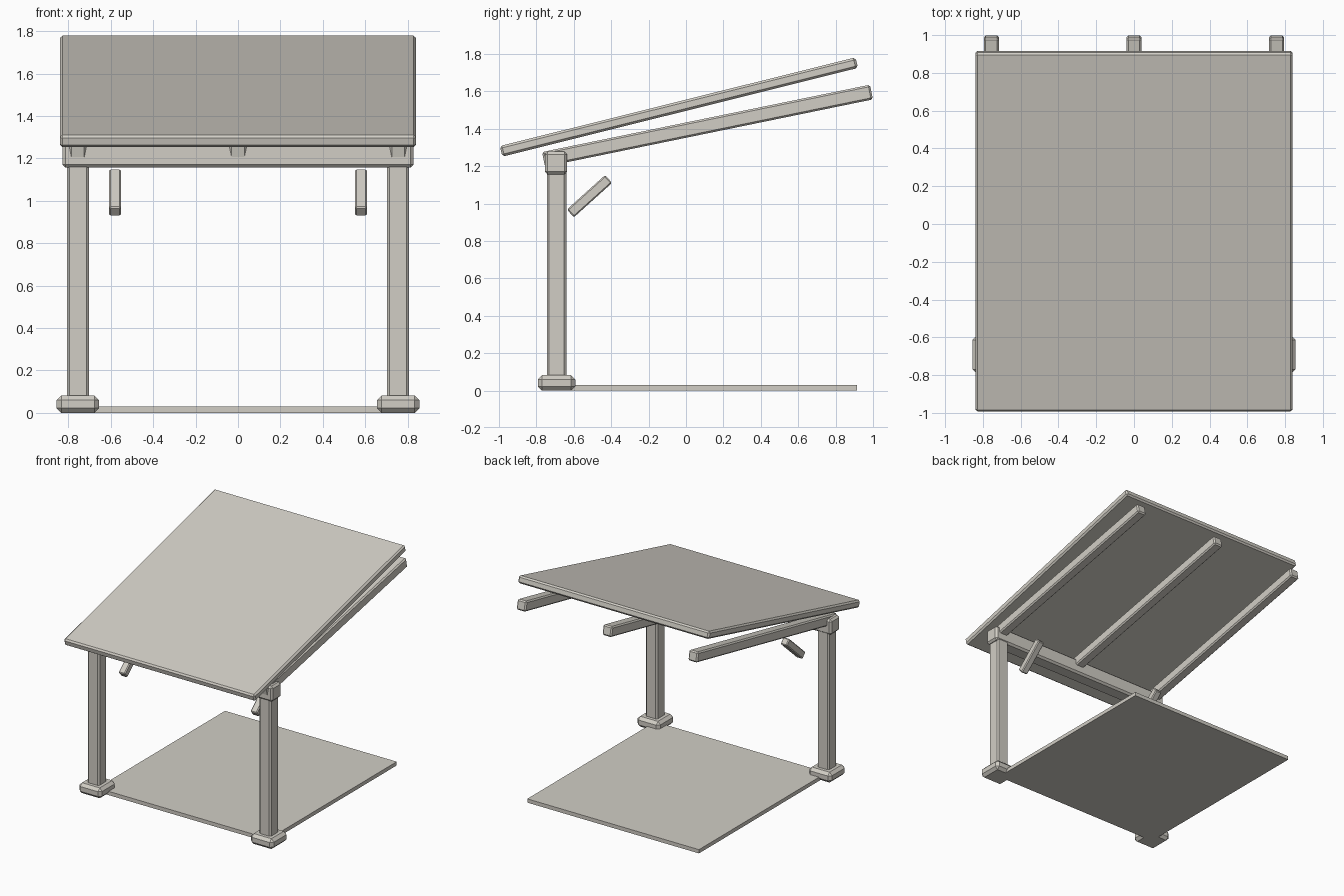
import bpy, bmesh, math
from mathutils import Matrix

if "Cube" in bpy.data.objects:
    bpy.data.objects.remove(bpy.data.objects["Cube"])

mat = bpy.data.materials.new("warm pale grey")
mat.diffuse_color = (0.64, 0.615, 0.56, 1)
mat.use_nodes = True
mat.node_tree.nodes["Principled BSDF"].inputs["Base Color"].default_value = mat.diffuse_color


def box(name, center, size, bevel=0.0, tilt=0.0):
    """Chamfered box, tilted about x by tilt degrees."""
    bm = bmesh.new()
    bmesh.ops.create_cube(bm, size=1)
    bmesh.ops.scale(bm, vec=size, verts=bm.verts)
    if bevel:
        bmesh.ops.bevel(bm, geom=bm.edges[:], offset=bevel, segments=1,
                        affect='EDGES', profile=0.5)
    bmesh.ops.transform(bm, matrix=Matrix.Translation(center)
                        @ Matrix.Rotation(math.radians(tilt), 4, 'X'), verts=bm.verts)
    me = bpy.data.meshes.new(name)
    bm.to_mesh(me)
    bm.free()
    me.materials.append(mat)
    ob = bpy.data.objects.new(name, me)
    bpy.context.collection.objects.link(ob)
    return ob


# Ground slab and sloped roof panel
box("floor_slab", (0, 0.113, 0.015), (1.51, 1.605, 0.03))
box("roof_panel", (0, -0.038, 1.516), (1.68, 1.96, 0.058), 0.012, 14)

# Crossbeam on the posts
box("crossbeam", (0, -0.695, 1.217), (1.656, 0.12, 0.122), 0.015)

# Posts, feet and loose braces on both sides
for side, s in (("left", -1), ("right", 1)):
    box(side + "_foot", (s * 0.755, -0.692, 0.041), (0.2, 0.2, 0.082), 0.022)
    box(side + "_post", (s * 0.755, -0.692, 0.62), (0.104, 0.104, 1.14), 0.012)
    box(side + "_brace", (s * 0.58, -0.516, 1.039), (0.056, 0.275, 0.056), 0.007, 42)

# Three rafters
for name, x in (("left", -0.755), ("middle", 0), ("right", 0.755)):
    box(name + "_rafter", (x, 0.115, 1.416), (0.08, 1.79, 0.08), 0.01, 11.6)
